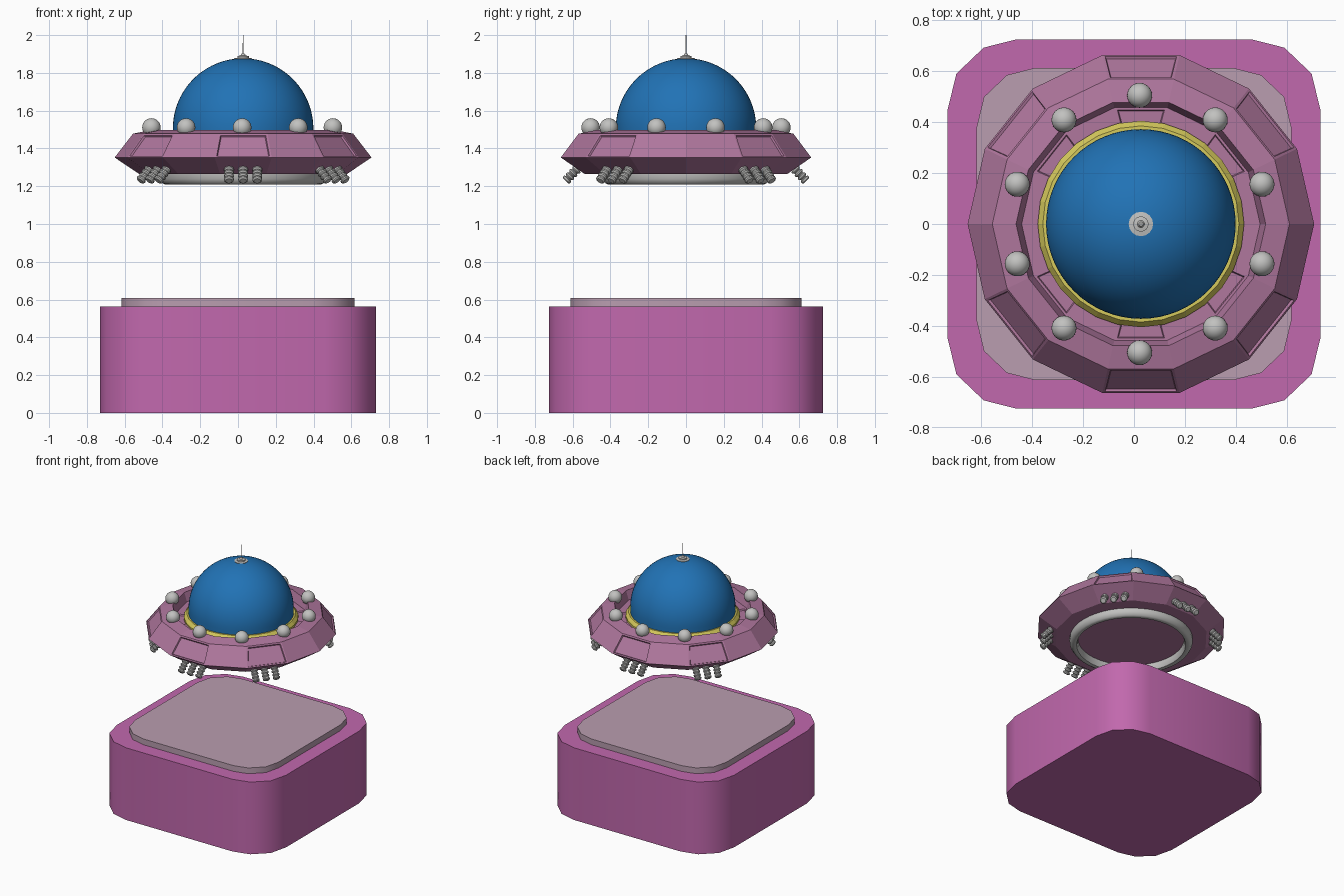
import bpy, math
from math import cos, sin, pi
from mathutils import Vector

cube = bpy.data.objects.get("Cube")
if cube:
    bpy.data.objects.remove(cube)

CX = 0.027           # saucer axis
STEP = 2 * pi / 14   # saucer facet angle


def material(name, rgb):
    m = bpy.data.materials.new(name)
    m.use_nodes = True
    lin = [(c / 255) ** 2.2 for c in rgb] + [1]
    m.diffuse_color = lin
    m.node_tree.nodes["Principled BSDF"].inputs["Base Color"].default_value = lin
    return m


MAGENTA = material("magenta", (192, 104, 172))
MAUVE = material("mauve", (174, 118, 156))
PINK_GREY = material("pink_grey", (184, 156, 174))
BLUE = material("blue", (38, 114, 180))
GREY = material("grey", (192, 192, 190))
YELLOW = material("yellow", (212, 200, 92))


def build(name, verts, faces, mat, smooth=None):
    me = bpy.data.meshes.new(name)
    me.from_pydata(verts, [], faces)
    me.materials.append(mat)
    ob = bpy.data.objects.new(name, me)
    bpy.context.collection.objects.link(ob)
    if smooth:
        bpy.ops.object.select_all(action="DESELECT")
        ob.select_set(True)
        bpy.context.view_layer.objects.active = ob
        bpy.ops.object.shade_smooth_by_angle(angle=math.radians(smooth))
    return ob


def lathe(name, profile, n, mat, smooth=None, closed=False):
    """Turn (radius, z) points, listed bottom outside to top, round the saucer axis."""
    verts = [(CX + r * cos(2 * pi * k / n), r * sin(2 * pi * k / n), z)
             for r, z in profile for k in range(n)]
    rows = len(profile)
    faces = []
    for i in range(rows if closed else rows - 1):
        a, b = i * n, (i + 1) % rows * n
        faces += [(a + k, a + (k + 1) % n, b + (k + 1) % n, b + k) for k in range(n)]
    if not closed:
        faces += [tuple(reversed(range(n))), tuple(range((rows - 1) * n, rows * n))]
    return build(name, verts, faces, mat, smooth)


def rounded_slab(name, scale, z0, z1, mat):
    corner = [(0.731, 0.45), (0.697, 0.59), (0.59, 0.692), (0.46, 0.725)]
    ring = []
    for sx, sy in ((1, 1), (-1, 1), (-1, -1), (1, -1)):
        pts = corner if sx * sy > 0 else corner[::-1]
        ring += [(sx * x * scale, sy * y * scale) for x, y in pts]
    n = len(ring)
    verts = [(x, y, z) for z in (z0, z1) for x, y in ring]
    faces = [(k, (k + 1) % n, n + (k + 1) % n, n + k) for k in range(n)]
    faces += [tuple(reversed(range(n))), tuple(range(n, 2 * n))]
    return build(name, verts, faces, mat, 50)


# Base block and its top plate
rounded_slab("base_block", 1, 0, 0.563, MAGENTA)
rounded_slab("base_plate", 0.845, 0.56, 0.608, PINK_GREY)

# Faceted saucer hull with a raised rim and sunken deck
hull = lathe("saucer_hull", [(0.55, 1.265), (0.68, 1.352), (0.583, 1.478), (0.49, 1.497),
                             (0.468, 1.43), (0.36, 1.43)], 14, MAUVE)

# Recessed panels on six of the upper facets
panel_angles = [(k + 0.5) * STEP for k in (1, 3, 5, 8, 10, 12)]
import bmesh
bm = bmesh.new()
bm.from_mesh(hull.data)
bm.normal_update()
panels = []
for f in bm.faces:
    c = f.calc_center_median()
    angle = math.atan2(c.y, c.x - CX) % (2 * pi)
    if 1.39 < c.z < 1.44 and f.normal.z > 0.3 and len(f.verts) == 4:
        if any(abs(angle - a) < 0.05 for a in panel_angles):
            panels.append(f)
bmesh.ops.inset_individual(bm, faces=panels, thickness=0.015, depth=0)
bmesh.ops.inset_individual(bm, faces=panels, thickness=0.006, depth=-0.01)
bm.to_mesh(hull.data)
bm.free()

# Ring under the hull
lathe("underside_ring", [(0.44, 1.27), (0.44, 1.238), (0.425, 1.215), (0.41, 1.208),
                         (0.39, 1.213), (0.38, 1.235), (0.38, 1.27)][::-1], 48, GREY, 40, True)

# Collar and dome
lathe("dome_collar", [(0.36, 1.425), (0.405, 1.425), (0.405, 1.445), (0.385, 1.47), (0.36, 1.47)],
      28, YELLOW, closed=True)
arc = [(0.372 * cos(t * pi / 48), 1.505 + 0.372 * sin(t * pi / 48)) for t in range(24)]
lathe("dome", [(0.372, 1.43)] + arc, 64, BLUE, 40)

# Stepped antenna foot and mast
lathe("antenna_foot", [(0.048, 1.865), (0.048, 1.877), (0.03, 1.88), (0.03, 1.889),
                       (0.014, 1.892), (0.008, 1.902)], 16, GREY, 30)
lathe("antenna_mast", [(0.0025, 1.88), (0.0015, 2.0)], 8, GREY, 60)

# Balls round the rim
for k in range(10):
    a = pi / 2 + k * pi / 5
    bpy.ops.mesh.primitive_uv_sphere_add(segments=24, ring_count=14, radius=0.049,
                                         location=(0.022 + 0.505 * cos(a), 0.505 * sin(a), 1.511))
    ball = bpy.context.object
    ball.name = "rim_ball_%d" % (k + 1)
    ball.data.materials.append(GREY)
    bpy.ops.object.shade_smooth()

# Ribbed thrusters, three under each panel, leaning outward
rib = [(0.012, 0)]
for k in range(4):
    rib += [(0.018, 0.024 * k + 0.002), (0.026, 0.024 * k + 0.007),
            (0.026, 0.024 * k + 0.015), (0.018, 0.024 * k + 0.022)]
for i, a in enumerate(panel_angles):
    out, side = Vector((cos(a), sin(a), 0)), Vector((-sin(a), cos(a), 0))
    for j in (-1, 0, 1):
        ob = lathe("thruster_%d_%d" % (i + 1, j + 2), rib, 12, GREY, 35)
        for v in ob.data.vertices:
            v.co.x -= CX
        axis = (out * 0.7 - Vector((0, 0, 0.72))).normalized()
        ob.rotation_mode = "QUATERNION"
        ob.rotation_quaternion = axis.to_track_quat("Z", "Y")
        ob.location = Vector((CX, 0, 1.295)) + out * 0.572 + side * 0.075 * j
